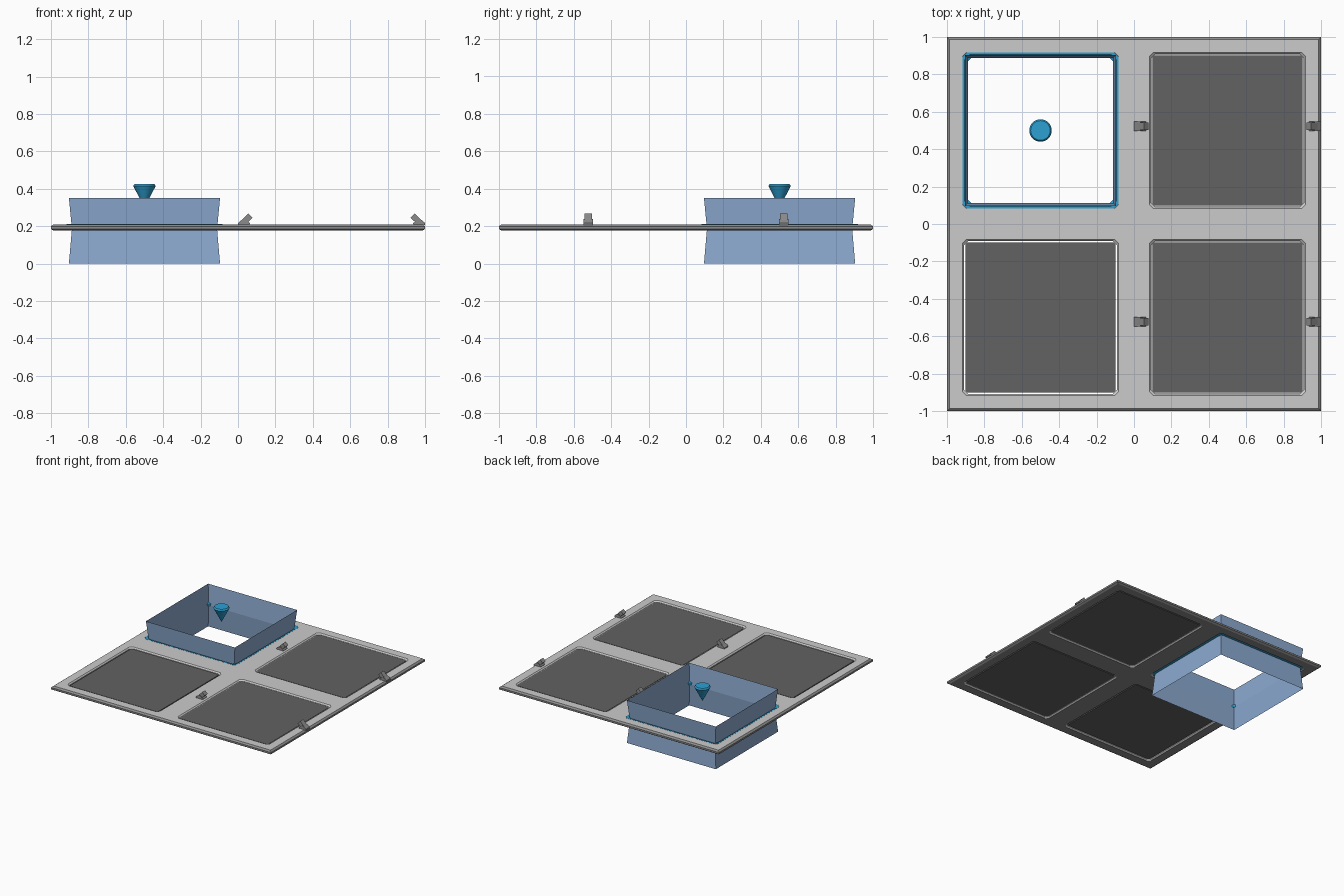
import bpy, bmesh
from mathutils import Vector

if "Cube" in bpy.data.objects:
    bpy.data.objects.remove(bpy.data.objects["Cube"])

def material(name, rgb):
    m = bpy.data.materials.new(name)
    m.diffuse_color = (*rgb, 1)
    m.use_nodes = True
    m.node_tree.nodes["Principled BSDF"].inputs["Base Color"].default_value = m.diffuse_color
    return m

LIGHT = material("light grey", (0.60, 0.60, 0.60))
MID = material("mid grey", (0.26, 0.26, 0.26))
DARK = material("dark grey", (0.122, 0.122, 0.122))
HAZE = material("pale blue", (0.26, 0.40, 0.63))
TEAL = material("bright blue", (0.026, 0.352, 0.645))

def finish(name, bm, mats, recalc=True):
    if recalc:
        bmesh.ops.recalc_face_normals(bm, faces=bm.faces)
    me = bpy.data.meshes.new(name)
    bm.to_mesh(me)
    bm.free()
    for m in mats:
        me.materials.append(m)
    ob = bpy.data.objects.new(name, me)
    bpy.context.collection.objects.link(ob)
    return ob

def square(cx, cy, h, z, cut=0.0):
    """Square ring of points; cut > 0 clips the corners (8 points)."""
    pts = []
    for sx, sy in ((1, 1), (-1, 1), (-1, -1), (1, -1)):
        a = (cx + sx * h, cy + sy * (h - cut), z)
        b = (cx + sx * (h - cut), cy + sy * h, z)
        if cut == 0:
            pts.append(a)
        else:
            pts += [a, b] if sx * sy > 0 else [b, a]
    return pts

def loft(bm, rings, caps=False, closed=False, mat=0):
    loops = [[bm.verts.new(p) for p in r] for r in rings]
    n = len(loops[0])
    pairs = list(zip(loops, loops[1:])) + ([(loops[-1], loops[0])] if closed else [])
    for lo, hi in pairs:
        for i in range(n):
            j = (i + 1) % n
            bm.faces.new((lo[i], lo[j], hi[j], hi[i])).material_index = mat
    if caps:
        bm.faces.new(loops[0][::-1]).material_index = mat
        bm.faces.new(loops[-1]).material_index = mat

Z0, Z1 = 0.176, 0.21          # underside and top of the frame
HOLE, CUT = 0.418, 0.022      # opening half-size and corner cut

# Frame: four quadrants around openings, plus the bevelled outer edge
bm = bmesh.new()
E = 0.986
for qx in (-1, 1):
    for qy in (-1, 1):
        cx, cy = qx * 0.5, qy * 0.5
        for z, idx in ((Z0, 1), (Z1, 0)):
            ring = [bm.verts.new(p) for p in square(cx, cy, HOLE, z, CUT)]
            corners = []
            for sx, sy in ((1, 1), (-1, 1), (-1, -1), (1, -1)):
                x = qx * E if sx == qx else 0
                y = qy * E if sy == qy else 0
                corners.append(bm.verts.new((x, y, z)))
            for i in range(4):
                j = (i + 1) % 4
                f1 = bm.faces.new((ring[2 * i], ring[2 * i + 1], corners[i]))
                f2 = bm.faces.new((ring[2 * i + 1], ring[2 * j], corners[j], corners[i]))
                f1.material_index = f2.material_index = idx
        # opening walls, flared at both ends
        loft(bm, [square(cx, cy, h, z, CUT) for h, z in
                  ((HOLE, Z0), (0.409, Z0 + 0.008), (0.409, Z1 - 0.01), (HOLE, Z1))])
loft(bm, [square(0, 0, h, z) for h, z in
          ((E, Z0), (1, Z0 + 0.009), (1, Z1 - 0.011), (E, Z1))], mat=1)
bmesh.ops.remove_doubles(bm, verts=bm.verts, dist=0.0005)
finish("frame", bm, [LIGHT, MID])

# Dark panels in three openings
for name, cx, cy in (("front_left", -0.5, -0.5), ("front_right", 0.5, -0.5),
                     ("back_right", 0.5, 0.5)):
    bm = bmesh.new()
    loft(bm, [square(cx, cy, 0.4, z, 0.008) for z in (0.183, 0.201)], caps=True)
    finish("panel_" + name, bm, [DARK])
    # ledge closing the gap around the right-hand panels
    if cx > 0:
        bm = bmesh.new()
        loft(bm, [square(cx, cy, h, z, 0.015) for h, z in
                  ((0.398, 0.186), (0.412, 0.186), (0.412, 0.198), (0.398, 0.198))],
             closed=True)
        finish("ledge_" + name, bm, [LIGHT])

# Bright rim lining the open corner
bm = bmesh.new()
loft(bm, [square(-0.5, 0.5, h, z, 0.025) for h, z in
          ((0.392, 0.182), (0.416, 0.182), (0.418, 0.211), (0.406, 0.211), (0.392, 0.2))],
     closed=True)
finish("glow_rim", bm, [TEAL])

# Thin flared curtain above and below the opening
bm = bmesh.new()
loft(bm, [square(-0.5, 0.5, h, z) for h, z in ((0.404, 0), (0.388, 0.185), (0.404, 0.35))])
finish("glow_curtain", bm, [HAZE], recalc=False)

# Hovering marker: inverted cone with a chamfered top
bm = bmesh.new()
bmesh.ops.create_cone(bm, cap_ends=True, segments=32, radius1=0.001, radius2=0.06, depth=0.115)
top = max(bm.faces, key=lambda f: f.calc_center_median().z)
inner = bmesh.ops.extrude_face_region(bm, geom=[top])["geom"]
for v in (g for g in inner if isinstance(g, bmesh.types.BMVert)):
    v.co = Vector((v.co.x * 0.87, v.co.y * 0.87, v.co.z + 0.011))
if top.is_valid:
    bmesh.ops.delete(bm, geom=[top], context='FACES')
bmesh.ops.translate(bm, verts=bm.verts, vec=(-0.5, 0.5, 0.415 - 0.0575))
marker = finish("marker_cone", bm, [TEAL])
bpy.context.view_layer.objects.active = marker
marker.select_set(True)
bpy.ops.object.shade_smooth_by_angle(angle=0.6)

# Clips: a sloped foot and a tilted head, mirrored about each panel
FOOT = ((0, 0.205), (0.06, 0.205), (0.065, 0.215), (0.035, 0.238), (0.018, 0.232), (0, 0.217))
HEAD = ((0.02, 0.233), (0.043, 0.212), (0.077, 0.245), (0.054, 0.268))
for side in ("left", "right"):
    for row, y in (("front", -0.523), ("back", 0.523)):
        bm = bmesh.new()
        for profile, w in ((FOOT, 0.025), (HEAD, 0.02)):
            loft(bm, [[(x if side == "left" else 1 - x, y + s * w, z) for x, z in profile]
                      for s in (-1, 1)], caps=True)
        finish(f"clip_{row}_{side}", bm, [MID])
